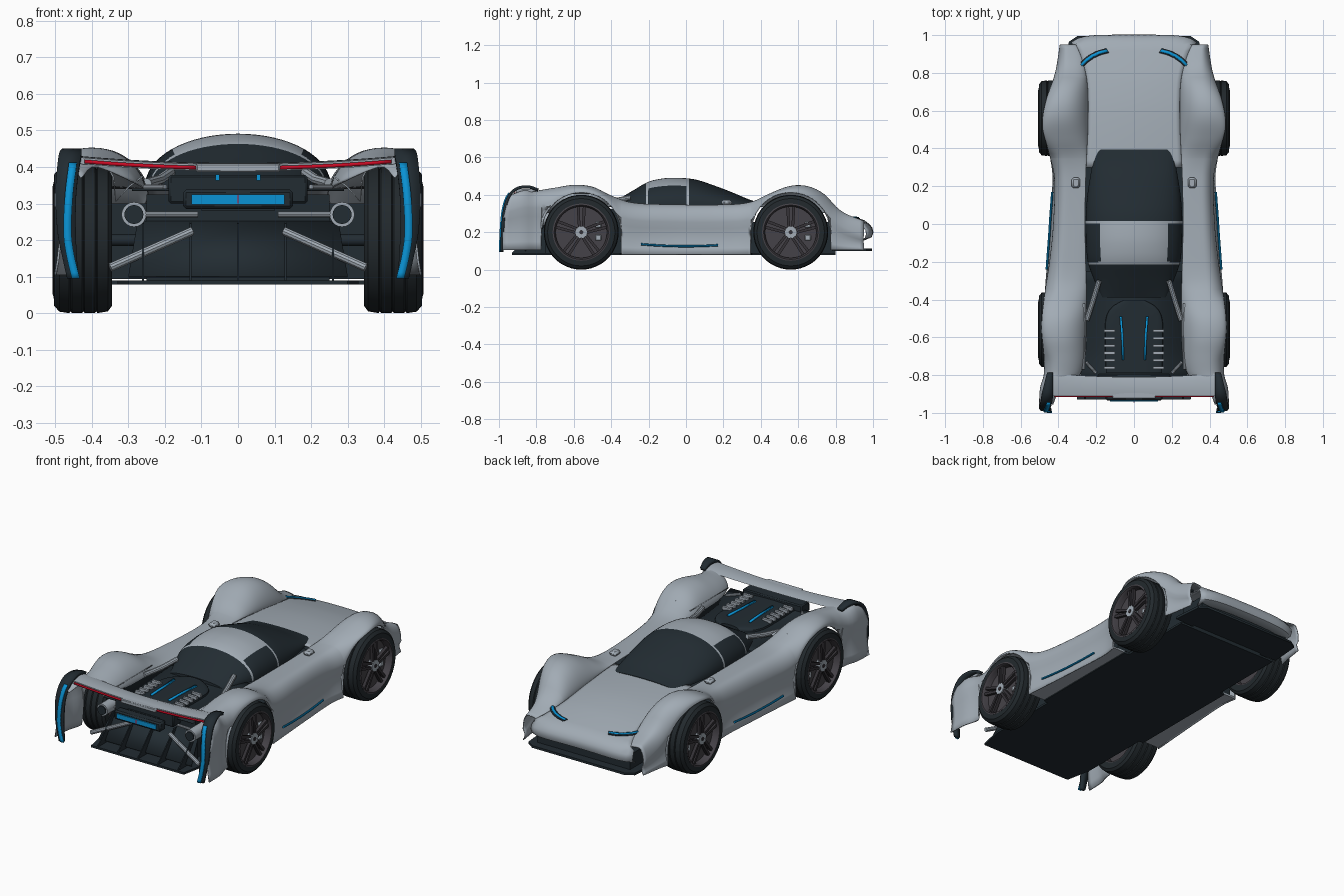
import bpy, bmesh, math
from mathutils import Vector

if "Cube" in bpy.data.objects:
    bpy.data.objects.remove(bpy.data.objects["Cube"])
def material(name, *rgb):
    m = bpy.data.materials.new(name)
    m.diffuse_color = (*rgb, 1)
    m.use_nodes = True
    m.node_tree.nodes["Principled BSDF"].inputs["Base Color"].default_value = m.diffuse_color
    return m
SILVER = material("silver_paint", .36, .41, .46)
DARK = material("dark_carbon", .016, .025, .032)
RUBBER = material("tyre_rubber", .016, .022, .026)
RIM = material("rim_metal", .06, .055, .065)
SPOKE = material("spoke_metal", .035, .032, .038)
CYAN = material("cyan_trim", .003, .29, .66)
RED = material("red_light", .6, .003, .018)

def curve(table, y, col=1):  # smooth interpolation down one column of a table
    n = len(table)
    y = min(max(y, table[0][0]), table[-1][0])
    i = max(k for k in range(n - 1) if table[k][0] <= y)
    def slope(k):
        a, b = table[max(k - 1, 0)], table[min(k + 1, n - 1)]
        return (b[col] - a[col]) / (b[0] - a[0])
    p, q = table[i], table[i + 1]
    h = q[0] - p[0]
    t = (y - p[0]) / h
    return (p[col]*(2*t**3 - 3*t*t + 1) + slope(i)*h*(t**3 - 2*t*t + t)
            + q[col]*(3*t*t - 2*t**3) + slope(i + 1)*h*(t**3 - t*t))

def make(name, verts, faces, mats, mirror=False, thick=0, rule=None, bevel=0):
    me = bpy.data.meshes.new(name)
    me.from_pydata([tuple(v) for v in verts], [], faces)
    bm = bmesh.new()
    bm.from_mesh(me)
    bmesh.ops.recalc_face_normals(bm, faces=bm.faces)
    bm.to_mesh(me)
    bm.free()
    for m in mats:
        me.materials.append(m)
    for p in me.polygons if rule else ():
        p.material_index = rule(p.center)
    ob = bpy.data.objects.new(name, me)
    bpy.context.collection.objects.link(ob)
    if thick:
        s = ob.modifiers.new("thickness", 'SOLIDIFY')
        s.thickness, s.offset = thick, 0
    if bevel:
        ob.modifiers.new("bevel", 'BEVEL').width = bevel
    if mirror:
        ob.modifiers.new("mirror", 'MIRROR')

def loft(name, rows, mat, closed=False, caps=False, **kw):
    n = len(rows[0])
    faces = [(i*n + j, i*n + (j+1) % n, (i+1)*n + (j+1) % n, (i+1)*n + j)
             for i in range(len(rows) - 1) for j in range(n if closed else n - 1)]
    if caps:
        faces += [tuple(range(n)), tuple(range((len(rows)-1)*n, len(rows)*n))]
    make(name, [p for r in rows for p in r], faces, mat if isinstance(mat, list) else [mat], **kw)

def prism(name, outline, axis, lo, hi, mat, **kw):
    rows = [[(h, *p) if axis == 'x' else (*p, h) for p in outline] for h in (lo, hi)]
    loft(name, rows, mat, closed=True, caps=True, **kw)

def box(name, lo, hi, mat, mirror=False, bevel=0):
    (a, b, c), (d, e, f) = lo, hi
    prism(name, [(a, b), (d, b), (d, e), (a, e)], 'z', c, f, mat, mirror=mirror, bevel=bevel)

def tube(name, path, r, mat, sides=10):
    path, rows = [Vector(p) for p in path], []
    for i, p in enumerate(path):
        d = (path[min(i+1, len(path)-1)] - path[max(i-1, 0)]).normalized()
        a = d.cross(Vector((0, 0, 1)) if abs(d.z) < .9 else Vector((1, 0, 0))).normalized()
        turns = [t*math.tau/sides for t in range(sides)]
        rows.append([p + r*(a*math.cos(t) + d.cross(a)*math.sin(t)) for t in turns])
    loft(name, rows, mat, closed=True, caps=True, mirror=True)

def span(a, b, n):
    return [a + (b - a)*i/(n - 1) for i in range(n)]
# Body shape along the car: crest, outer edge, inner edge and inner height
WHEELS, ARCH = (-.56, .56), .213
TOP = [(-.95, .39), (-.87, .42), (-.8, .42), (-.7, .435), (-.6, .45), (-.5, .44), (-.4, .393), (-.3, .358),
       (-.15, .347), (.22, .345), (.35, .36), (.45, .405), (.55, .443), (.63, .447), (.7, .425), (.75, .39),
       (.8, .335), (.85, .298), (.95, .258)]
OUT = [(-.95, .5), (-.87, .495), (-.8, .475), (-.7, .475), (-.55, .487), (-.4, .475), (-.2, .445),
       (0, .425), (.25, .42), (.4, .455), (.52, .483), (.65, .465), (.8, .415), (.95, .39)]
INN = [(-.95, .43), (-.87, .39), (-.8, .29), (-.6, .255), (0, .26), (.3, .255), (.55, .245), (.75, .25),
       (.88, .28), (.95, .31)]
EDGE = [(-.95, .37), (-.87, .40), (-.8, .36), (-.6, .34), (.2, .34), (.4, .338), (.6, .325), (.75, .302),
        (.85, .278), (.95, .25)]

def sill(y):
    return curve(OUT, y) + .018*max(0, 1 - (y/.35)**2)

def fender_row(y):
    zt, xo, xi, zi = (curve(t, y) for t in (TOP, OUT, INN, EDGE))
    zb = .08 if abs(y) < .5 else .105
    for c in WHEELS:
        if abs(y - c) < ARCH:
            zb = .2 + math.sqrt(ARCH**2 - (y - c)**2)
    zs, w = max(min(zt - .09, .34), zb + .002), xo - xi
    row = [(xi + .62*w*u*u, zi + (zt - zi)*(.5*math.sin(u*math.pi/2) + .5*u*u*(3 - 2*u))) for u in span(0, 1, 12)]
    row += [(xi + w*(.62 + .38*math.sin(a)), zs + (zt - zs)*math.cos(a)) for a in span(0, math.pi/2, 9)[1:]]
    row += [(xo + (sill(y) - xo)*t*t - .012*math.sin(math.pi*t), zs + (zb - zs)*t) for t in span(0, 1, 6)[1:]]
    tail = .03*max(0, (-.87 - y)/.08)  # the rear edge leans back towards the ground
    return [(x, y - tail*min(1, max(0, (.39 - z)/.13)), z) for x, z in row]
ys = span(-.95, .95, 90) + [c + s*(ARCH + e) for c in WHEELS for s in (-1, 1) for e in (-.001, .001)]
loft("fender", [fender_row(y) for y in sorted(ys)], SILVER, mirror=True, thick=.006)
loft("arch_liner", [[(x, y, z) for x, z in ((.26, .375), (.3, .345), (.335, .305), (.34, .37), (.36, .405))]
                    for y in (-.77, -.42)], SILVER, mirror=True, thick=.004)

# Hood with rounded nose, and light strips lying on it
def hood_z(x, y):
    return curve(EDGE, y) + .014*(1 - min(1, (x/curve(INN, y))**2))
rows = [[(curve(INN, y)*u, y, hood_z(curve(INN, y)*u, y)) for u in span(-1, 1, 21)] for y in span(.3, .95, 20)]
for y, z, w in ((.98, .232, .325), (.995, .212, .33), (1, .19, .33), (.992, .168, .325), (.95, .15, .31)):
    rows.append([(w*u, y - .035*u**6, z + .01*(1 - u*u)) for u in span(-1, 1, 21)])
loft("hood", rows, SILVER, thick=.004)
for name, wd, lift, mat in (("headlight_base", .012, .005, DARK), ("headlight_strip", .006, .009, CYAN)):
    loft(name, [[(x + k*wd*.6, y + k*wd, hood_z(x, y) + lift - .001*k) for k in (-1, 1)] for x, y in
                ((.14, .918), (.18, .908), (.22, .89), (.255, .865), (.29, .828))], mat, mirror=True, thick=.006)
# Floor, splitter and inner body
half = [(.3, -.93), (.33, -.78), (.33, -.352), (.36, -.345), (.36, .345), (.33, .352), (.33, .8)]
prism("floor", half + [(-x, y) for x, y in reversed(half)], 'z', .078, .09, DARK)
lip = [(.36, .79), (.345, .965), (.3, .995)]
prism("splitter", lip + [(-x, y) for x, y in reversed(lip)], 'z', .1, .113, DARK)
rim = [(sill(y) - .004, y) for y in span(-.345, .345, 9)]
prism("sill_underside", [(.355, -.345)] + rim + [(.355, .345)], 'z', .084, .094, SILVER, mirror=True)
box("cockpit_tub", (-.405, -.345, .094), (.405, .345, .30), DARK)
box("engine_bay", (-.25, -.75, .09), (.25, -.3, .325), DARK)
box("front_bulkhead", (-.24, .3, .09), (.24, .8, .255), DARK)
box("nose_intake", (-.3, .78, .1), (.3, .945, .2), DARK)
# Canopy with silver roof panel and cross frames
CAN = [(-.39, .025, .17), (-.28, .09, .217), (-.2, .135, .245), (-.12, .153, .253), (-.05, .156, .256),
       (.05, .147, .255), (.15, .115, .247), (.25, .077, .232), (.33, .043, .217), (.395, .022, .205)]

def canopy_colour(c):
    frame = -.215 < c.y < -.203 or .003 < c.y < .015
    return 1 if frame or (-.203 < c.y < .003 and abs(c.x) < .182) else 0
loft("canopy", [[(curve(CAN, y, 2)*math.cos(a), y, .335 + curve(CAN, y)*math.sin(a)**.9)
                 for a in span(0, math.pi, 33)] for y in sorted(span(-.39, .395, 34) + [-.215, -.203, .003, .015])],
     [DARK, SILVER], caps=True, rule=canopy_colour)
# Engine deck, cover, louvres and braces
loft("engine_deck", [[(s*min(curve(INN, y), .29), y, .338) for s in (-1, 1)] for y in span(-.83, -.25, 12)],
     DARK, thick=.006)
box("gearbox", (-.19, -.87, .3), (.19, -.795, .378), DARK, bevel=.006)
COVER = [(-.79, .15), (-.6, .155), (-.5, .15), (-.44, .12), (-.405, .06)]
loft("engine_cover", [[(curve(COVER, y)*math.cos(a), y, .335 + .031*math.sin(a)**.4)
                       for a in span(0, math.pi, 17)] for y in span(-.79, -.405, 16)], DARK, caps=True)
for i in range(6):
    box("louvre", (.1, -.573 - .039*i, .355), (.158, -.559 - .039*i, .373), SILVER, True)
loft("deck_stripe", [[(x - .006, y, .369), (x + .006, y, .369)] for x, y in ((.07, -.49), (.062, -.6), (.058, -.72))],
     CYAN, mirror=True, thick=.008)
tube("deck_brace", [(.185, -.3, .385), (.215, -.4, .365), (.25, -.51, .355)], .014, SILVER)
tube("wing_brace", [(.255, -.73, .345), (.2, -.79, .345)], .008, SILVER)
# Rear wing with light strips
def wing_z(x):
    return .398 + .018*(x/.42)**2
AIRFOIL = ((-.81, .004), (-.84, .013), (-.885, .012), (-.91, .009), (-.91, -.009), (-.86, -.006))
loft("rear_wing", [[(x, y + .02*(x/.45)**2*(y > -.87), wing_z(x) + h) for y, h in AIRFOIL]
                   for x in span(-.45, .45, 25)], SILVER, closed=True, caps=True)
loft("tail_light", [[(x, -.914, wing_z(x) + h) for h in (-.006, .004)] for x in span(.115, .42, 8)],
     RED, mirror=True, thick=.006)
box("wing_centre", (-.115, -.925, .386), (.115, -.89, .409), SILVER, bevel=.004)
box("support_trim", (.05, -.876, .363), (.062, -.868, .38), CYAN, True)
# Curved end fins with cyan strip; columns: position, y, z, inner x, outer x, strip x
FIN = [(0, -.79, .425, .43, .46, .44), (.12, -.84, .442, .43, .474, .444), (.25, -.9, .435, .428, .488, .448),
       (.38, -.945, .395, .435, .495, .454), (.54, -.97, .32, .443, .5, .463), (.72, -.98, .22, .444, .494, .467),
       (.85, -.983, .158, .441, .482, .459), (1, -.984, .095, .437, .468, .444)]
loft("end_fin", [[(curve(FIN, t, k), curve(FIN, t, 1), curve(FIN, t, 2)) for k in (3, 4)]
                 for t in span(0, 1, 28)], DARK, mirror=True, thick=.016)
loft("fin_strip", [[(curve(FIN, t, 5) + k, curve(FIN, t, 1) - .011, curve(FIN, t, 2)) for k in (-.011, .011)]
                   for t in span(.34, 1, 18)], CYAN, mirror=True, thick=.009)
# Rear panel, diffuser, exhausts and suspension
box("rear_panel", (-.15, -.935, .285), (.15, -.88, .338), DARK, bevel=.008)
box("rear_panel_mount", (-.1, -.88, .28), (.1, -.74, .335), DARK)
box("rear_light_bar", (-.127, -.941, .298), (.127, -.934, .325), CYAN)
box("rear_light_mark", (-.002, -.944, .3), (.002, -.94, .323), RED)
loft("diffuser", [[(-.275, -.75, .25), (.275, -.75, .25)], [(-.3, -.86, .1), (.3, -.86, .1)]], DARK, thick=.008)
for x in (-.26, -.13, 0, .13, .26):
    prism("diffuser_fin", [(-.75, .25), (-.78, .245), (-.93, .09), (-.75, .09)], 'x', x - .003, x + .003, DARK)
tube("exhaust", [(.285, -.72, .27), (.285, -.85, .27)], .034, SILVER, 20)
tube("exhaust_bore", [(.285, -.84, .27), (.285, -.857, .27)], .026, DARK, 20)
tube("exhaust_pipe", [(.11, -.77, .27), (.26, -.78, .27)], .008, SILVER)
tube("lower_arm", [(.125, -.81, .225), (.35, -.86, .125)], .012, SILVER)
# Sill strips and mirrors
tube("sill_strip", [(sill(y) + .002, y, .125 + .012*(y/.25)**2) for y in span(-.24, .17, 12)], .006, CYAN)
box("side_mirror", (.285, .19, .345), (.33, .245, .372), SILVER, True, .01)
# Wheels: turned tyre and rim, paired spokes, hub and caliper
TYRE = [(.348, .145), (.345, .18), (.356, .195), (.385, .2), (.388, .195), (.392, .2), (.42, .2), (.423, .195),
        (.427, .2), (.455, .2), (.458, .195), (.462, .2), (.489, .196), (.503, .18), (.505, .15)]
RING = [(.35, .147), (.506, .153), (.508, .145), (.495, .137), (.35, .137)]
for cy in WHEELS:
    for name, profile, mat in (("tyre", TYRE, RUBBER), ("rim_ring", RING, RIM)):
        loft(name, [[(x, cy + r*math.cos(t), .2 + r*math.sin(t)) for x, r in profile]
                    for t in span(0, math.tau, 49)], mat, closed=True, mirror=True)
    for name, x0, x1, r, mat in (("axle", .2, .4, .016, DARK), ("brake_disc", .4, .468, .138, RIM),
                                 ("hub", .46, .5, .032, SILVER), ("hub_cap", .49, .503, .011, SPOKE)):
        tube(name, [(x0, cy, .2), (x1, cy, .2)], r, mat, 32)
    for k in range(10):
        c, s, off = math.cos(math.pi/2 + k//2*math.tau/5), math.sin(math.pi/2 + k//2*math.tau/5), .022*(k % 2) - .011
        pts = [(.028, off - .007), (.142, off*1.5 - .008), (.142, off*1.5 + .008), (.028, off + .007)]
        prism("spoke", [(cy + r*c - t*s, .2 + r*s + t*c) for r, t in pts], 'x', .478, .496, SPOKE, mirror=True)
    for z in (.155, .225):
        box("brake_caliper", (.45, cy + .075, z), (.478, cy + .107, z + .032), SILVER, True, .004)
# Smooth shading with sharp edges kept
for ob in bpy.context.scene.objects:
    ob.select_set(True)
    bpy.context.view_layer.objects.active = ob
bpy.ops.object.shade_smooth_by_angle(angle=math.radians(35))
